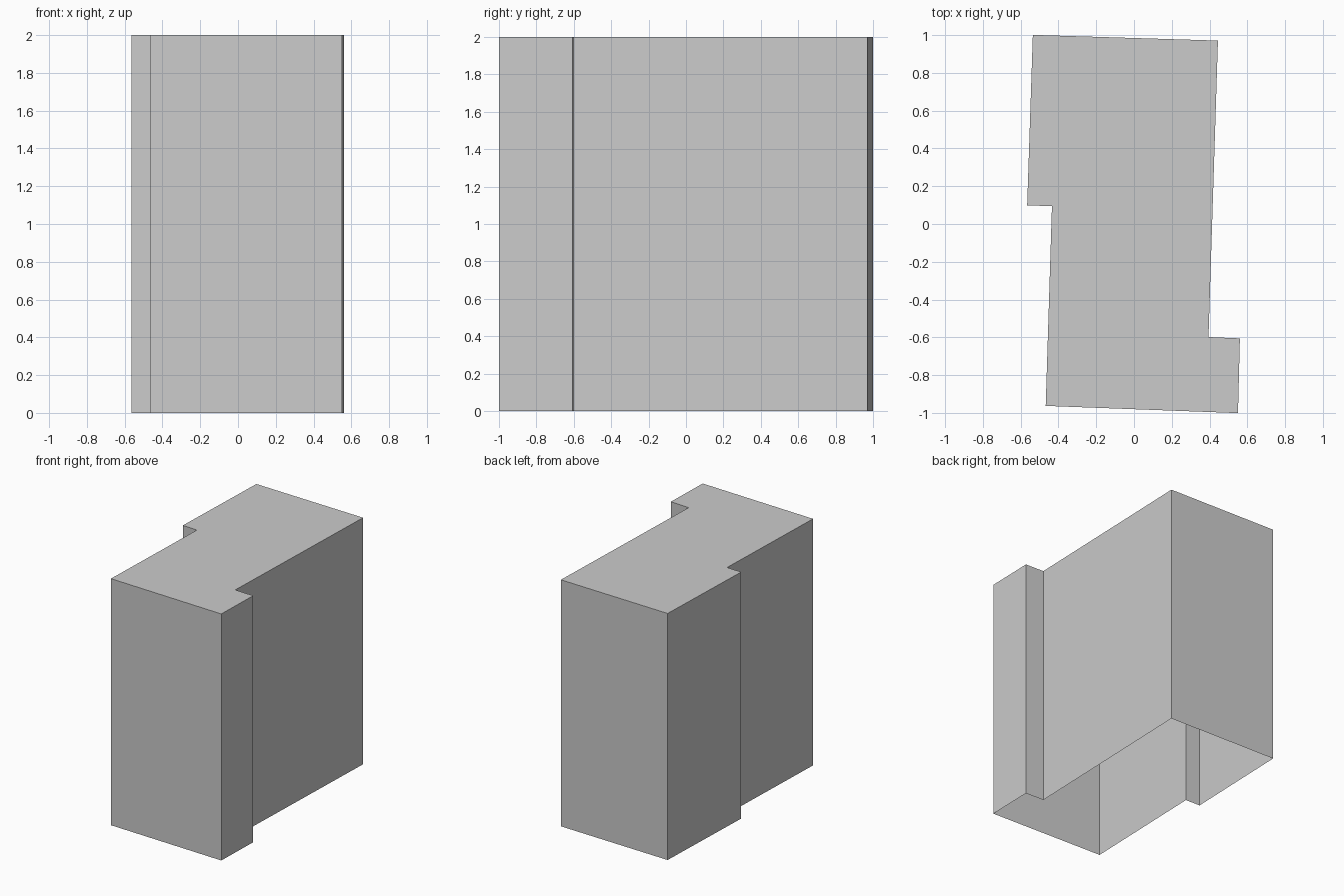
import bpy
import bmesh

cube = bpy.data.objects.get("Cube")
if cube:
    bpy.data.objects.remove(cube, do_unlink=True)

HEIGHT = 2.0

# Single plain grey
grey = bpy.data.materials.new("plain grey")
grey.use_nodes = True
colour = (0.6, 0.6, 0.6, 1.0)
grey.diffuse_color = colour
grey.node_tree.nodes["Principled BSDF"].inputs["Base Color"].default_value = colour

# Footprint, counter-clockwise, slightly turned with a step on each side
footprint = [
    (-0.467, -0.962), (0.55, -1.0), (0.56, -0.605), (0.394, -0.598),
    (0.444, 0.97), (-0.535, 1.0), (-0.565, 0.099), (-0.434, 0.094),
]

# Walls and flat roof, open underneath
bm = bmesh.new()
base = [bm.verts.new((x, y, 0)) for x, y in footprint]
top = [bm.verts.new((x, y, HEIGHT)) for x, y in footprint]
for i in range(len(base)):
    j = (i + 1) % len(base)
    bm.faces.new((base[i], base[j], top[j], top[i]))
bm.faces.new(top)

mesh = bpy.data.meshes.new("building_shell")
bm.to_mesh(mesh)
bm.free()
mesh.materials.append(grey)
shell = bpy.data.objects.new("building_shell", mesh)
bpy.context.collection.objects.link(shell)
